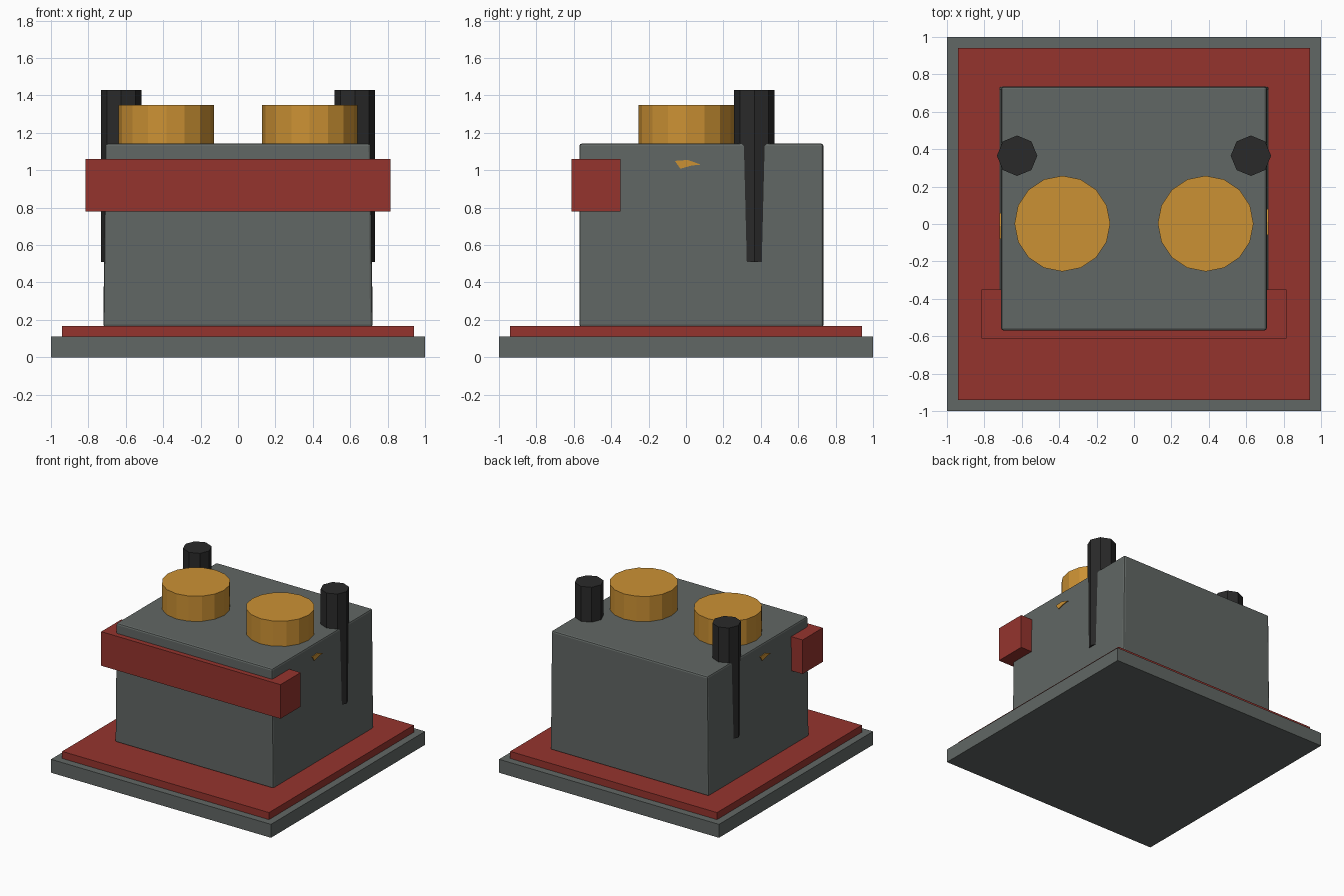
import bpy, bmesh
from mathutils import Matrix, Vector

default = bpy.data.objects.get("Cube")
if default:
    bpy.data.objects.remove(default)


def material(name, rgb):
    m = bpy.data.materials.new(name)
    m.use_nodes = True
    m.diffuse_color = (*rgb, 1)
    m.node_tree.nodes["Principled BSDF"].inputs["Base Color"].default_value = (*rgb, 1)
    return m


grey = material("slate grey", (0.12, 0.135, 0.128))
red = material("brick red", (0.30, 0.034, 0.027))
gold = material("ochre gold", (0.60, 0.285, 0.034))
black = material("charcoal", (0.023, 0.023, 0.023))


def finish(name, bm, mat):
    bmesh.ops.recalc_face_normals(bm, faces=bm.faces[:])
    mesh = bpy.data.meshes.new(name)
    bm.to_mesh(mesh)
    bm.free()
    mesh.materials.append(mat)
    obj = bpy.data.objects.new(name, mesh)
    bpy.context.collection.objects.link(obj)
    return obj


def box(name, low, high, mat, taper=0):
    """Box between two corners; taper draws the top in along x."""
    low, high = Vector(low), Vector(high)
    bm = bmesh.new()
    bmesh.ops.create_cube(bm, size=1)
    for v in bm.verts:
        top = v.co.z > 0
        v.co = (low + high) / 2 + v.co * (high - low)
        if top:
            v.co.x *= 1 - taper
    return finish(name, bm, mat)


def cylinder(name, x, y, bottom, top, radius, sides, mat):
    bm = bmesh.new()
    bmesh.ops.create_cone(bm, cap_ends=True, segments=sides,
                          radius1=radius, radius2=radius, depth=top - bottom,
                          matrix=Matrix.Translation((x, y, (bottom + top) / 2)))
    return finish(name, bm, mat)


def side_chip(name, side):
    """Small curved sliver standing just proud of a side wall."""
    outline = [(-0.06, 1.05), (0.01, 1.055), (0.08, 1.03), (0.03, 1.025), (-0.03, 1.008)]
    bm = bmesh.new()
    face = bm.faces.new([bm.verts.new((side * 0.709, side * y, z)) for y, z in outline])
    grown = bmesh.ops.extrude_face_region(bm, geom=[face])["geom"]
    bmesh.ops.translate(bm, vec=(side * 0.009, 0, 0),
                        verts=[g for g in grown if isinstance(g, bmesh.types.BMVert)])
    return finish(name, bm, gold)


# Stepped base
box("base_slab", (-1, -1, 0), (1, 1, 0.11), grey)
box("base_mat", (-0.94, -0.94, 0.105), (0.94, 0.94, 0.168), red)

# Main block with softened edges
body = box("body_block", (-0.72, -0.57, 0.16), (0.72, 0.735, 1.143), grey, taper=0.014)
bevel = body.modifiers.new("soft edges", "BEVEL")
bevel.width = 0.014
bevel.segments = 2

# Bar across the front
box("front_bar", (-0.815, -0.612, 0.78), (0.815, -0.35, 1.06), red)

# Mirrored discs, posts and side chips
for label, side in (("left", 1), ("right", -1)):
    cylinder(label + "_top_disc", side * 0.383, 0.002, 1.1, 1.35, 0.256, 16, gold)
    cylinder(label + "_post", side * 0.625, 0.365, 0.51, 1.43, 0.108, 8, black)
    side_chip(label + "_side_chip", side)
